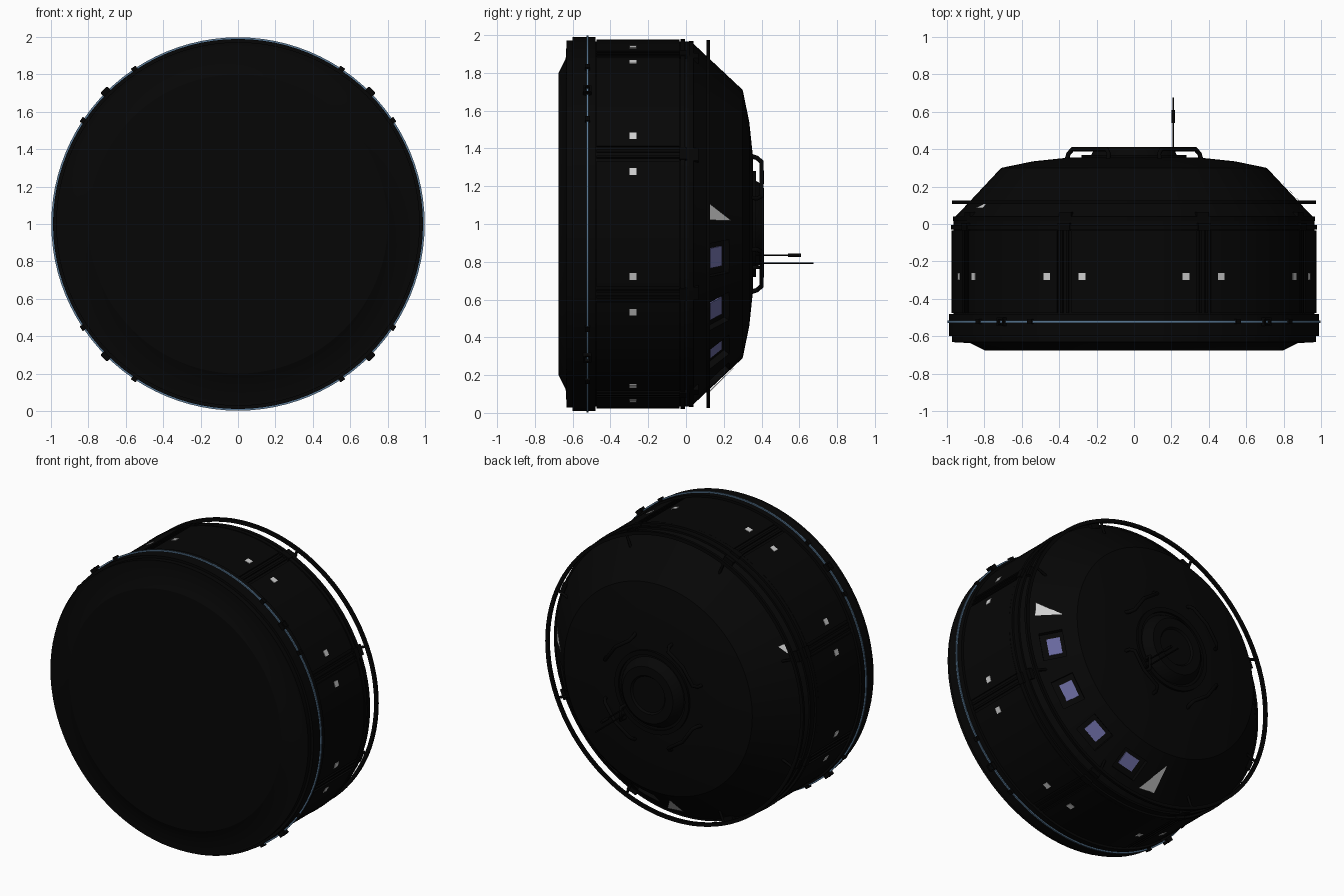
import bpy, bmesh
from math import radians, pi
from mathutils import Matrix, Vector

cube = bpy.data.objects.get("Cube")
if cube:
    bpy.data.objects.remove(cube, do_unlink=True)


def material(name, rgb):
    m = bpy.data.materials.new(name)
    m.use_nodes = True
    m.diffuse_color = (*rgb, 1)
    bsdf = next(n for n in m.node_tree.nodes if n.type == 'BSDF_PRINCIPLED')
    bsdf.inputs["Base Color"].default_value = (*rgb, 1)
    return m


HULL = material("black hull", (.0018, .0018, .0018))
TRIM = material("deep black trim", (.0012, .0012, .0012))
LIGHT = material("pale grey lamp", (.62, .62, .62))
GLASS = material("violet glass", (.14, .14, .34))
BLUE = material("steel blue line", (.1, .19, .3))
CENTRE = Matrix.Translation((0, 0, 1))


def finish(name, bm, mat, smooth=False):
    bmesh.ops.recalc_face_normals(bm, faces=bm.faces)
    me = bpy.data.meshes.new(name)
    bm.to_mesh(me)
    bm.free()
    me.materials.append(mat)
    ob = bpy.data.objects.new(name, me)
    bpy.context.collection.objects.link(ob)
    if smooth:
        bpy.ops.object.select_all(action='DESELECT')
        ob.select_set(True)
        bpy.context.view_layer.objects.active = ob
        bpy.ops.object.shade_smooth_by_angle(angle=radians(25))
    return ob


def around(deg):
    """Local frame: x radial, y along the axis, z tangential."""
    return CENTRE @ Matrix.Rotation(-radians(deg), 4, 'Y')


def lathe(name, profile, mat, steps=96):
    """Spin a (y, radius) profile about the long axis."""
    bm = bmesh.new()
    verts = [bm.verts.new((r, y, 0)) for y, r in profile]
    edges = [bm.edges.new(p) for p in zip(verts, verts[1:])]
    bmesh.ops.spin(bm, geom=verts + edges, axis=(0, 1, 0), cent=(0, 0, 0),
                   angle=2 * pi, steps=steps, use_merge=True)
    bmesh.ops.remove_doubles(bm, verts=bm.verts, dist=1e-5)
    bm.transform(CENTRE)
    return finish(name, bm, mat, True)


def band(name, y0, y1, r0, r1, mat):
    return lathe(name, [(y0, r0), (y0, r1), (y1, r1), (y1, r0), (y0, r0)], mat)


def boxes(name, angles, places, size, mat, tilt=0):
    """Repeat a box (radial, axial, tangential size) at (radius, y) places."""
    bm = bmesh.new()
    for a in angles:
        for r, y in places:
            m = (around(a) @ Matrix.Translation((r, y, 0))
                 @ Matrix.Rotation(radians(tilt), 4, 'Z') @ Matrix.Diagonal((*size, 1)))
            bmesh.ops.create_cube(bm, size=1, matrix=m)
    return finish(name, bm, mat)


def tube(name, paths, radius, mat):
    cu = bpy.data.curves.new(name, 'CURVE')
    cu.dimensions = '3D'
    cu.bevel_depth = radius
    cu.bevel_resolution = 1
    cu.use_fill_caps = True
    for pts in paths:
        sp = cu.splines.new('POLY')
        sp.points.add(len(pts) - 1)
        for p, co in zip(sp.points, pts):
            p.co = (*co, 1)
    cu.materials.append(mat)
    ob = bpy.data.objects.new(name, cu)
    bpy.context.collection.objects.link(ob)


def polar(deg, r, y):
    return around(deg) @ Vector((r, y, 0))


# Main hull: flat front shield, drum, cone and shallow rear dome
hull = lathe("hull", [(-.675, 0), (-.675, .8), (-.637, .875), (-.632, .965), (.03, .965),
                      (.06, .935), (.30, .71), (.335, .54), (.355, .35), (.36, 0)], HULL)
band("front_lip", -.632, -.6, .87, .972, HULL)
band("front_collar", -.6, -.48, .96, .989, HULL)
band("rear_collar", -.03, -.005, .95, .979, HULL)
band("cone_collar", .015, .04, .93, .968, TRIM)

# Windows sunk into the lower left of the cone
window_angles = [-12.75 - 21.5 * k for k in range(4)]
cutter = boxes("window_cutter", window_angles, [(.867, .2185)], (.2, .145, .18), HULL, 44)
cutter.hide_render = True
cutter.display_type = 'WIRE'
cut = hull.modifiers.new("window_recesses", 'BOOLEAN')
cut.operation = 'DIFFERENCE'
cut.solver = 'EXACT'
cut.object = cutter
boxes("window_panes", window_angles, [(.792, .157)], (.009, .084, .108), GLASS, 44)

# Eight curved side panels with twin dividers between them
bm = bmesh.new()
for k in range(8):
    grid = []
    for i in range(13):
        m = around(45 * k - 20 + 40 * i / 12)
        grid.append([bm.verts.new(m @ Vector((r, y, 0)))
                     for y, r in ((-.475, .96), (-.475, .976), (-.035, .976), (-.035, .96))])
    for a, b in zip(grid, grid[1:]):
        for j in range(3):
            bm.faces.new((a[j], a[j + 1], b[j + 1], b[j]))
    bm.faces.new(grid[0])
    bm.faces.new(grid[-1])
finish("side_panels", bm, HULL, True)
dividers = [22.5 + 45 * k for k in range(8)]
boxes("panel_dividers", [d + s for d in dividers for s in (-1, 1)],
      [(.967, -.25)], (.016, .45, .014), TRIM)
boxes("side_lamps", [d + s for d in dividers for s in (-6, 6)],
      [(.975, -.28)], (.008, .038, .038), LIGHT)
boxes("collar_pads", dividers, [(.968, -.015), (.95, .045)], (.03, .04, .07), TRIM)

# Blue line around the front collar with its clamps
band("blue_line", -.528, -.517, .98, .998, BLUE)
diagonals = [45, 135, 225, 315]
boxes("large_clamps", diagonals, [(.998, -.505), (.998, -.541)], (.036, .01, .045), TRIM)
boxes("clamp_sides", [d + s for d in diagonals for s in (-1.2, 1.2)],
      [(.996, -.523)], (.034, .03, .01), TRIM)
boxes("small_clamps", [d + s for d in diagonals for s in (-11.25, 11.25)],
      [(.994, -.522)], (.028, .026, .03), TRIM)

# Rail standing off the cone on radial stubs
band("cone_rail", .108, .126, .95, .973, TRIM)
tube("rail_stubs", [[polar(d, .87, .117), polar(d, .96, .117)] for d in dividers], .009, TRIM)

# Triangular lamps lying on the cone: angle, start, length, width
bm = bmesh.new()
for angle, start, length, width in ((1, .115, .125, .1), (-94.5, .115, .14, .13),
                                    (151, .085, .035, .085)):
    m = around(angle)
    corners = []
    for along, across in ((0, .005), (0, width), (length, .005)):
        y = start + along
        corners.append(bm.verts.new(m @ Vector((.945 - (y - .06) * .945, y, across))))
    bm.faces.new(corners)
finish("triangle_lamps", bm, LIGHT)

# Rear docking hatch
lathe("hatch", [(.345, .24), (.385, .22), (.412, .19), (.412, .13), (.4, .12), (.4, 0)], HULL, 48)
band("hatch_ring", .35, .37, .25, .28, TRIM)

# Angular hand rails around the hatch
rails = []
for base in diagonals:
    low, high = base - 24, base + 24
    rails.append([polar(low, .385, .345), polar(low, .375, .375), polar(low + 3, .36, .4),
                  polar(base, .36, .4),
                  polar(high - 3, .36, .4), polar(high, .375, .375), polar(high, .385, .345)])
tube("hatch_rails", rails, .012, TRIM)

# Twin aerials
tube("aerial_stems", [[(.21, .35, z), (.21, tip, z)] for z, tip in ((.835, .6), (.792, .675))],
     .005, TRIM)
tube("aerial_sleeve", [[(.21, .54, .835), (.21, .61, .835)]], .01, TRIM)
tube("aerial_foot", [[(.21, .35, .77), (.21, .405, .77), (.21, .405, .855), (.21, .35, .855)]],
     .012, TRIM)
